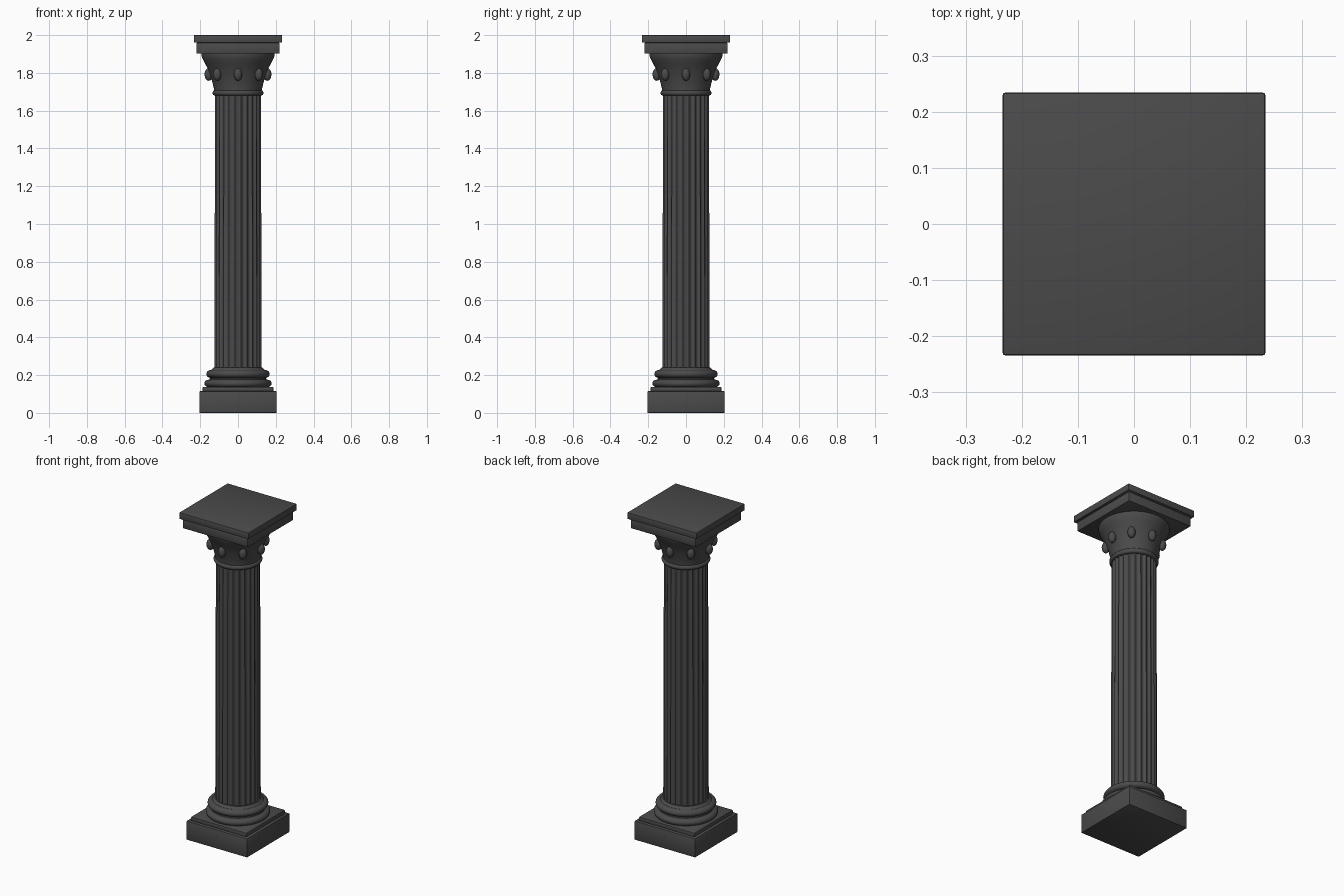
import bpy, bmesh, math

if "Cube" in bpy.data.objects:
    bpy.data.objects.remove(bpy.data.objects["Cube"])

stone = bpy.data.materials.new("dark_grey_stone")
stone.diffuse_color = (0.07, 0.07, 0.07, 1)
stone.use_nodes = True
stone.node_tree.nodes["Principled BSDF"].inputs["Base Color"].default_value = stone.diffuse_color


def finish(name, bm, angle=30):
    bmesh.ops.recalc_face_normals(bm, faces=bm.faces)
    me = bpy.data.meshes.new(name)
    bm.to_mesh(me)
    bm.free()
    me.materials.append(stone)
    ob = bpy.data.objects.new(name, me)
    bpy.context.collection.objects.link(ob)
    bpy.ops.object.select_all(action='DESELECT')
    ob.select_set(True)
    bpy.context.view_layer.objects.active = ob
    bpy.ops.object.shade_smooth_by_angle(angle=math.radians(angle))
    return ob


def slab(name, half, z0, z1, bevel=0.004):
    bm = bmesh.new()
    bmesh.ops.create_cube(bm, size=1)
    for v in bm.verts:
        v.co = (v.co.x * 2 * half, v.co.y * 2 * half, z0 + (v.co.z + 0.5) * (z1 - z0))
    bmesh.ops.bevel(bm, geom=bm.edges[:], offset=bevel, segments=2, profile=0.5, affect='EDGES')
    return finish(name, bm)


def lathe(name, profile, n=64, radius=lambda r, a: r):
    """Closed solid of revolution; radius() may vary around the axis."""
    bm = bmesh.new()
    rings = []
    for r, z in profile:
        ring = []
        for i in range(n):
            a = 2 * math.pi * i / n
            q = radius(r, a)
            ring.append(bm.verts.new((q * math.cos(a), q * math.sin(a), z)))
        rings.append(ring)
    for lo, hi in zip(rings, rings[1:]):
        for i in range(n):
            j = (i + 1) % n
            bm.faces.new((lo[i], lo[j], hi[j], hi[i]))
    bm.faces.new(rings[0])
    bm.faces.new(rings[-1])
    return finish(name, bm)


def torus_profile(core, bulge, zc, h, steps=12):
    return [(core + bulge * math.cos(t), zc + h * math.sin(t))
            for t in [math.pi * (k / steps - 0.5) for k in range(steps + 1)]]


# square base
slab("plinth", 0.205, 0.0, 0.115)
slab("plinth_step", 0.187, 0.113, 0.138)

# rounded base mouldings
lathe("base_moulding",
      [(0.16, 0.135)] + torus_profile(0.158, 0.020, 0.156, 0.019)
      + [(0.152, 0.178), (0.150, 0.183)]
      + torus_profile(0.142, 0.026, 0.206, 0.021) + [(0.128, 0.240)])

# fluted shaft with slight taper
FLUTES = 24


def fluted(r, a):
    w = abs(math.sin(a * FLUTES / 2))
    return r - 0.009 * (1 - w ** 2) ** 0.7


lathe("fluted_shaft", [(0.126, 0.225), (0.1255, 0.6), (0.1245, 0.93), (0.1235, 1.3), (0.122, 1.70)],
      FLUTES * 8, fluted)

# capital: neck ring and flaring bell
lathe("neck_ring", torus_profile(0.122, 0.013, 1.694, 0.014))
lathe("capital_bell", [(0.125, 1.69), (0.127, 1.715), (0.133, 1.74), (0.141, 1.77), (0.151, 1.80),
                       (0.164, 1.83), (0.178, 1.855), (0.188, 1.875), (0.194, 1.893), (0.194, 1.903)])

# eight oval beads around the bell
for k in range(8):
    a = k * math.pi / 4
    bm = bmesh.new()
    bmesh.ops.create_uvsphere(bm, u_segments=20, v_segments=12, radius=1)
    for v in bm.verts:
        v.co = (v.co.x * 0.022, v.co.y * 0.022, v.co.z * 0.034)
    ob = finish("capital_bead", bm, 60)
    ob.location = (0.155 * math.cos(a), 0.155 * math.sin(a), 1.792)

# square top
slab("abacus_lower", 0.22, 1.902, 1.96)
slab("abacus_upper", 0.234, 1.96, 2.0)
